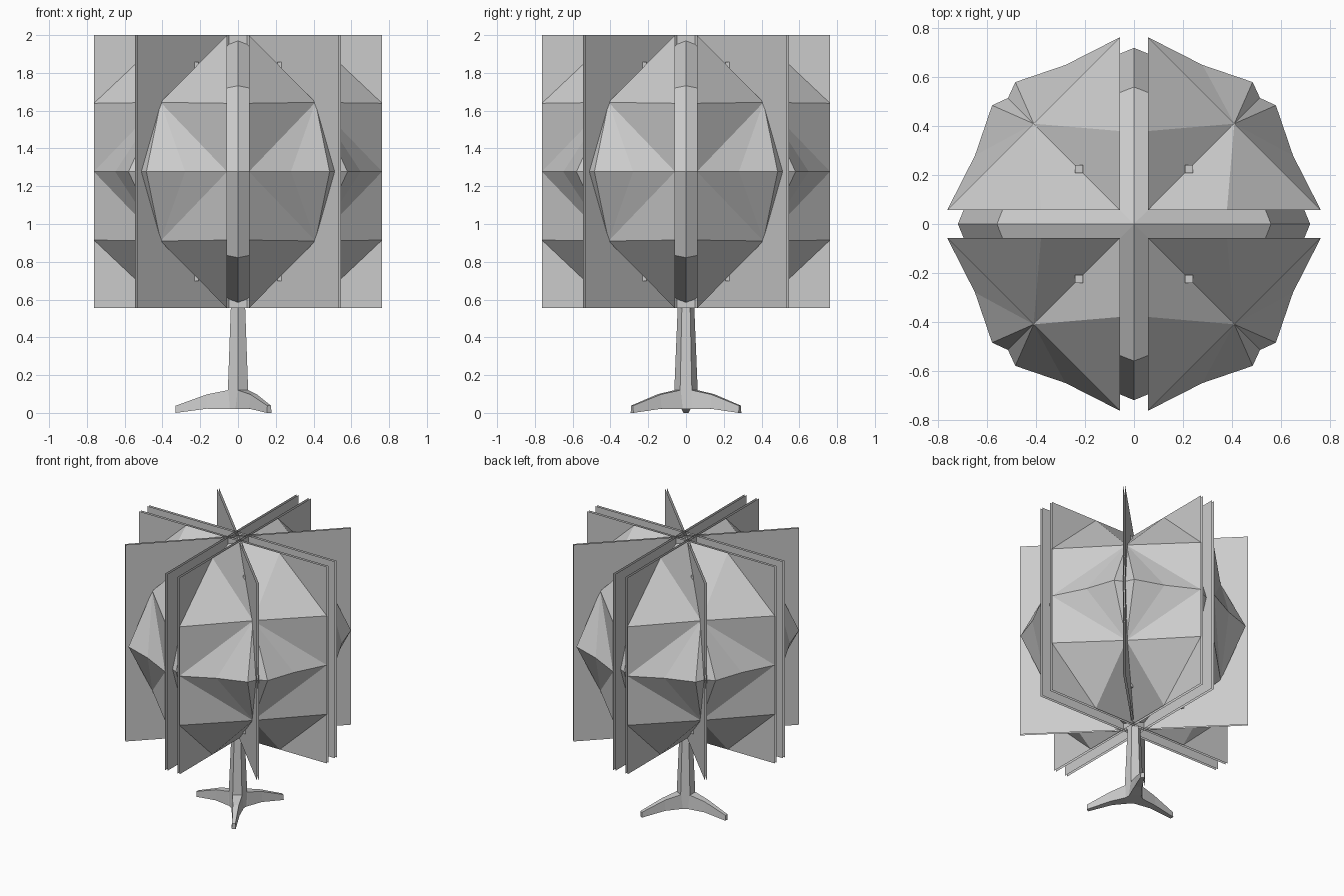
import bpy, bmesh
from math import sin, cos, pi
from mathutils import Matrix, Vector

if "Cube" in bpy.data.objects:
    bpy.data.objects.remove(bpy.data.objects["Cube"])

MID, HALF, R = 1.277, 0.723, 0.763      # foliage centre height, half height, half width


def make(name, bm):
    bmesh.ops.recalc_face_normals(bm, faces=bm.faces)
    me = bpy.data.meshes.new(name)
    bm.to_mesh(me)
    bm.free()
    ob = bpy.data.objects.new(name, me)
    bpy.context.collection.objects.link(ob)
    return ob


def fan(bm, centre, ring, closed=False):
    c = bm.verts.new(centre)
    vs = [bm.verts.new(p) for p in ring]
    for i in range(len(vs) if closed else len(vs) - 1):
        bm.faces.new((c, vs[i], vs[(i + 1) % len(vs)]))


# faceted leaf shells: one eighth, mirrored into every octant
G = 0.058
side = [(G, 0.38, HALF), (G, R, 0.362), (G, R, 0), (0.28, 0.65, 0), (0.485, 0.58, 0)]
ring = [(G, G, HALF)] + side + [(0.515, 0.515, 0)] + [(y, x, z) for x, y, z in reversed(side)]
for sx in (-1, 1):
    for sy in (-1, 1):
        bm = bmesh.new()
        for sz in (-1, 1):
            fan(bm, (sx * 0.41, sy * 0.41, MID + sz * 0.367),
                [(sx * x, sy * y, MID + sz * z) for x, y, z in ring], True)
        bmesh.ops.remove_doubles(bm, verts=bm.verts, dist=0.001)
        make("leaf_shell", bm)


# upright leaf cards through the trunk axis
def card(name, angle, offset):
    bm = bmesh.new()
    rot = Matrix.Rotation(angle, 3, 'Z')
    pts = [(-R, -HALF), (R, -HALF), (R, HALF), (-R, HALF)]
    bm.faces.new([bm.verts.new(rot @ Vector((x, offset, MID + z))) for x, z in pts])
    make(name, bm)


for k in range(2):
    for off in (-G, -0.04, 0.04, G):
        card("straight_leaf_card", k * pi / 2, off)
    for off in (-0.007, 0.007):
        card("diagonal_leaf_card", pi / 4 + k * pi / 2, off)

# rounded inner core seen through the gaps
bm = bmesh.new()
rows = []
for sgn, eq in ((1, False), (0, True), (-1, False)):
    row = []
    for i in range(8):
        r, z = (0.72, 0) if eq else ((0.56, 0.455) if i % 2 == 0 else (0.57, 0.375))
        a = i * pi / 4
        row.append(bm.verts.new((r * cos(a), r * sin(a), MID + sgn * z)))
    rows.append(row)
top, bot = (bm.verts.new((0, 0, MID + s * 0.72)) for s in (1, -1))
for i in range(8):
    j = (i + 1) % 8
    bm.faces.new((top, rows[0][i], rows[0][j]))
    bm.faces.new((bot, rows[2][j], rows[2][i]))
    for a, b in ((0, 1), (1, 2)):
        bm.faces.new((rows[a][i], rows[b][i], rows[b][j], rows[a][j]))
make("inner_core", bm)

# thin square stems inside the foliage
for sx in (-1, 1):
    for sy in (-1, 1):
        bm = bmesh.new()
        bmesh.ops.create_cube(bm, size=1, matrix=Matrix.Translation((sx * 0.225, sy * 0.225, MID))
                              @ Matrix.Diagonal((0.032, 0.032, 1.16, 1)))
        make("inner_stem", bm)

# tapered trunk
bm = bmesh.new()
bmesh.ops.create_cone(bm, cap_ends=True, segments=6, radius1=0.066, radius2=0.036, depth=0.73,
                      matrix=Matrix.Translation((0, 0, 0.385)))
make("trunk", bm)

# three spreading roots: sections of (reach, half width, bottom, top)
sections = [(0.0, 0.045, 0.02, 0.12), (0.055, 0.04, 0.02, 0.12),
            (0.165, 0.025, 0.022, 0.098), (0.33, 0.014, 0.0, 0.038)]
for k in range(3):
    bm = bmesh.new()
    rot = Matrix.Rotation(pi + k * 2 * pi / 3, 3, 'Z')
    loops = [[bm.verts.new(rot @ Vector(p)) for p in ((r, -w, b), (r, w, b), (r, w * 0.8, t), (r, -w * 0.8, t))]
             for r, w, b, t in sections]
    for a, b in zip(loops, loops[1:]):
        for i in range(4):
            j = (i + 1) % 4
            bm.faces.new((a[i], a[j], b[j], b[i]))
    bm.faces.new(loops[0])
    bm.faces.new(loops[-1])
    make("root", bm)
